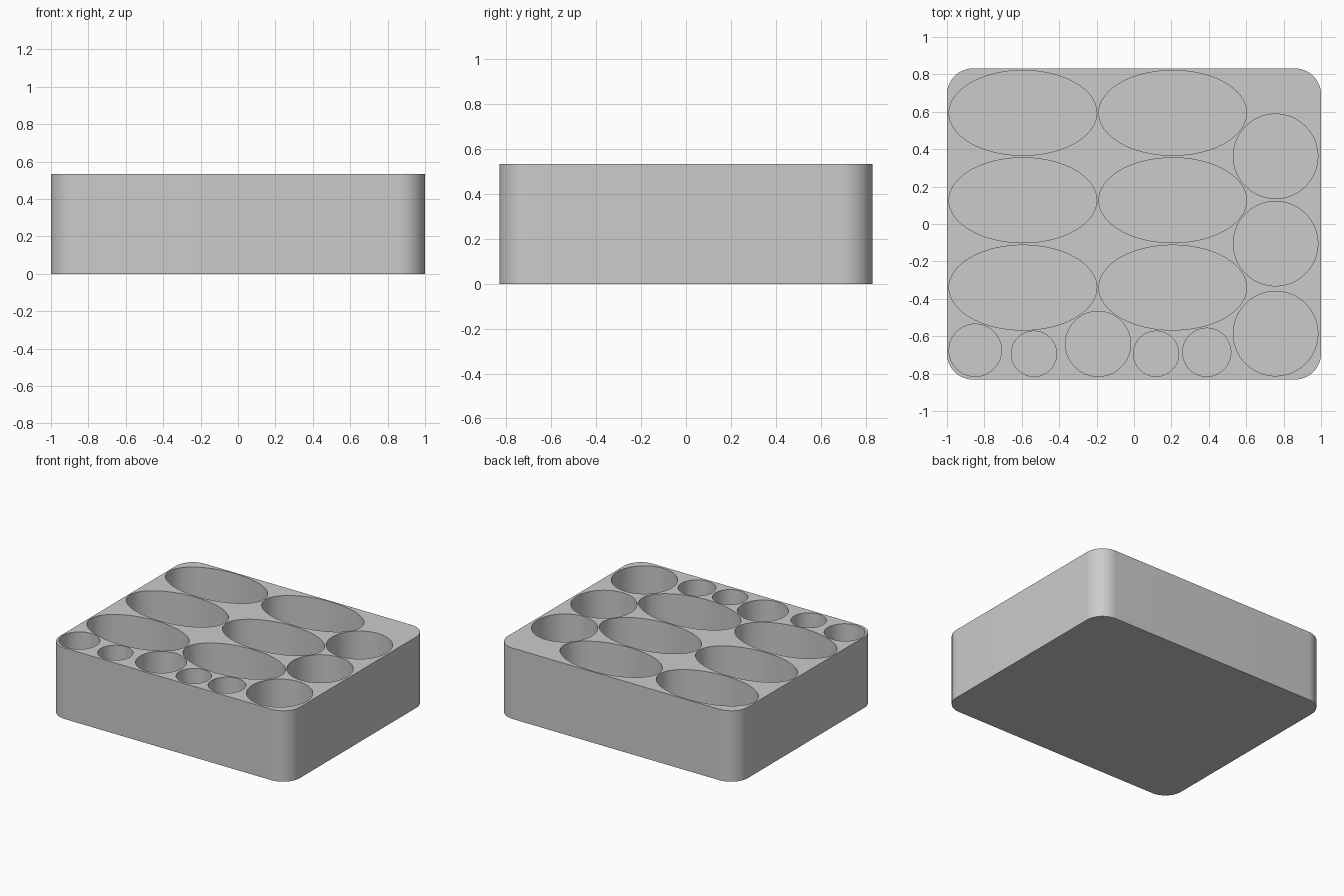
import bpy
import bmesh
import math
from mathutils import Matrix

if "Cube" in bpy.data.objects:
    bpy.data.objects.remove(bpy.data.objects["Cube"], do_unlink=True)

WIDTH, DEPTH, HEIGHT = 2.0, 1.664, 0.534
CORNER, FLOOR = 0.14, 0.025

grey = bpy.data.materials.new("plain grey")
grey.use_nodes = True
colour = (0.6, 0.6, 0.6, 1)
grey.diffuse_color = colour
grey.node_tree.nodes["Principled BSDF"].inputs["Base Color"].default_value = colour


def make_object(name, bm):
    mesh = bpy.data.meshes.new(name)
    bm.to_mesh(mesh)
    bm.free()
    obj = bpy.data.objects.new(name, mesh)
    mesh.materials.append(grey)
    bpy.context.collection.objects.link(obj)
    return obj


# Block with rounded upright corners
bm = bmesh.new()
bmesh.ops.create_cube(bm, size=1, matrix=Matrix.Translation((0, 0, HEIGHT / 2))
                      @ Matrix.Diagonal((WIDTH, DEPTH, HEIGHT, 1)))
uprights = [e for e in bm.edges
            if abs(e.verts[0].co.z - e.verts[1].co.z) > HEIGHT / 2]
bmesh.ops.bevel(bm, geom=uprights, offset=CORNER, segments=20,
                profile=0.5, affect='EDGES')
tray = make_object("tray", bm)

# Pockets: centre x, centre y, radius x, radius y
pockets = [(x, y, 0.395, 0.227) for x in (-0.594, 0.207) for y in (0.594, 0.127, -0.34)]
pockets += [(0.757, y, 0.226, 0.226) for y in (0.362, -0.105, -0.586)]
# Front row of small round pockets, lined up along the front wall
for x, r in ((-0.849, 0.14), (-0.535, 0.121), (-0.192, 0.174), (0.118, 0.121), (0.389, 0.129)):
    pockets.append((x, -0.815 + r, r, r))

bm = bmesh.new()
cut_height = HEIGHT - FLOOR + 0.1
for x, y, rx, ry in pockets:
    place = Matrix.Translation((x, y, FLOOR + cut_height / 2)) @ Matrix.Diagonal((rx, ry, 1, 1))
    bmesh.ops.create_cone(bm, cap_ends=True, segments=96, radius1=1, radius2=1,
                          depth=cut_height, matrix=place)
cutter = make_object("pocket_cutter", bm)
cutter.hide_render = True

# Cut the pockets and keep the rims sharp
cut = tray.modifiers.new("pockets", 'BOOLEAN')
cut.operation = 'DIFFERENCE'
cut.solver = 'EXACT'
cut.use_self = True
cut.object = cutter
bpy.ops.object.select_all(action='DESELECT')
bpy.context.view_layer.objects.active = tray
tray.select_set(True)
bpy.ops.object.modifier_apply(modifier=cut.name)
bpy.data.objects.remove(cutter, do_unlink=True)
bpy.ops.object.shade_smooth_by_angle(angle=math.radians(30))
